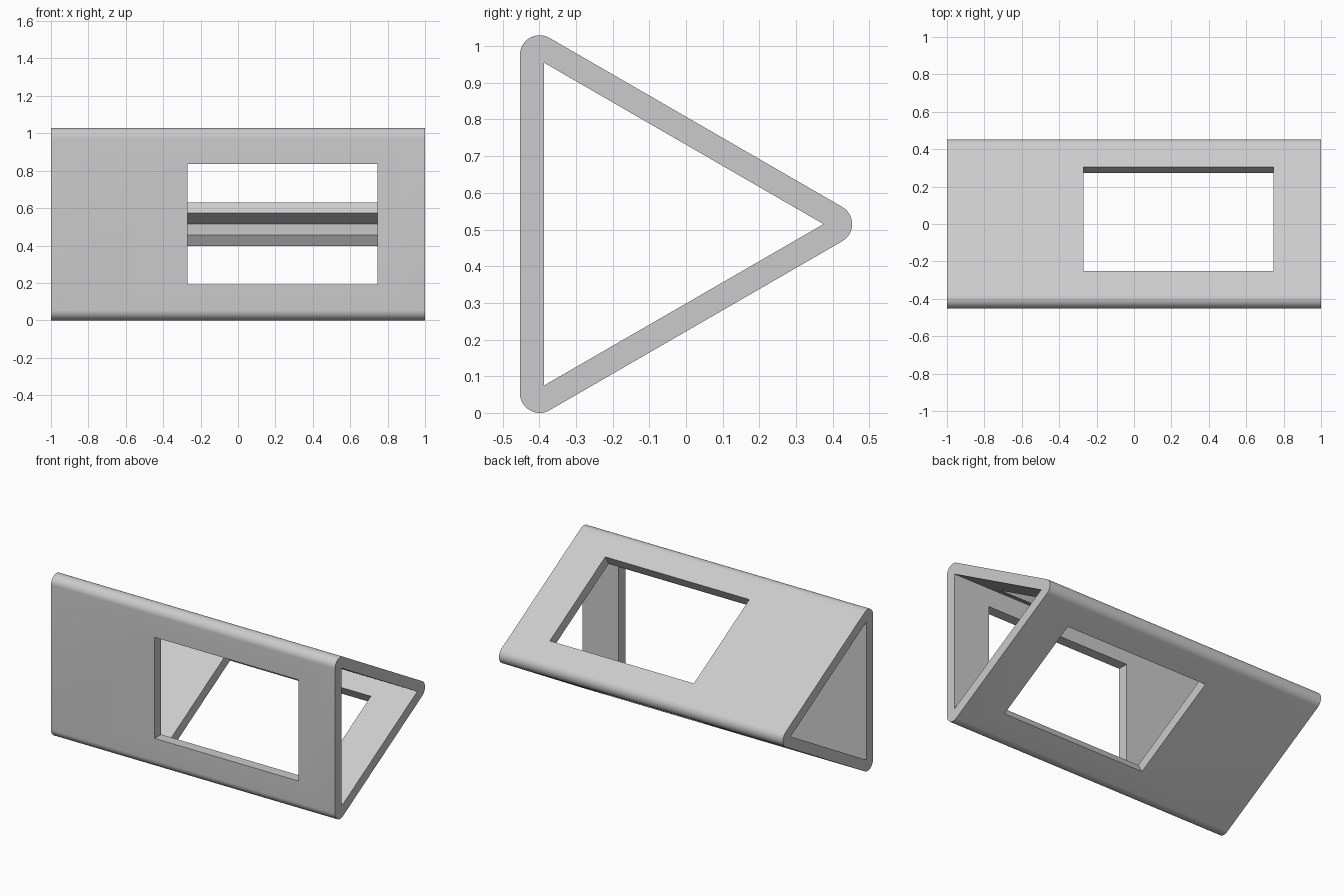
import bpy
import bmesh
from math import sin, cos, pi, radians
from mathutils import Matrix, Vector

if "Cube" in bpy.data.objects:
    bpy.data.objects.remove(bpy.data.objects["Cube"], do_unlink=True)

OUTER = 0.32        # centre to outer wall face
INNER = 0.254       # centre to inner wall face
ROUND = 0.054       # outer corner radius
CENTRE = Vector((0, -0.133, OUTER * 3 ** 0.5 - 0.0395))
CORNERS = [radians(a) for a in (0, 120, 240)]
WALLS = [a + pi / 3 for a in CORNERS]


def triangle(inradius, radius=0, steps=1):
    """Equilateral outline in y, z with optional rounded corners."""
    points = []
    for a in CORNERS:
        reach = 2 * (inradius - radius)
        for i in range(steps):
            b = a + (i / (steps - 1) - 0.5) * 2 * pi / 3 if steps > 1 else a
            points.append((reach * cos(a) + radius * cos(b),
                           reach * sin(a) + radius * sin(b)))
    return points


def new_object(name, bm):
    bmesh.ops.recalc_face_normals(bm, faces=bm.faces)
    mesh = bpy.data.meshes.new(name)
    bm.to_mesh(mesh)
    bm.free()
    obj = bpy.data.objects.new(name, mesh)
    bpy.context.collection.objects.link(obj)
    return obj


def prism(name, outline, half_length):
    bm = bmesh.new()
    face = bm.faces.new([bm.verts.new(CENTRE + Vector((-half_length, y, z)))
                         for y, z in outline])
    result = bmesh.ops.extrude_face_region(bm, geom=[face])
    verts = [v for v in result["geom"] if isinstance(v, bmesh.types.BMVert)]
    bmesh.ops.translate(bm, verts=verts, vec=(2 * half_length, 0, 0))
    return new_object(name, bm)


def window(name, angle):
    """Box cutter square to one wall."""
    bm = bmesh.new()
    place = (Matrix.Translation(CENTRE) @ Matrix.Rotation(angle, 4, "X")
             @ Matrix.Translation((0.2375, 0.3, 0))
             @ Matrix.Diagonal((1.015, 0.2, 0.644, 1)))
    bmesh.ops.create_cube(bm, size=1, matrix=place)
    return new_object(name, bm)


# Rounded triangular sleeve
body = prism("triangular_sleeve", triangle(OUTER, ROUND, 17), 1)

# Hollow core and one window per wall
cutters = [prism("core_cutter", triangle(INNER), 1.2)]
cutters += [window(f"window_cutter_{i}", a) for i, a in enumerate(WALLS)]
for cutter in cutters:
    cutter.hide_render = True
    mod = body.modifiers.new(cutter.name, "BOOLEAN")
    mod.operation = "DIFFERENCE"
    mod.solver = "EXACT"
    mod.object = cutter

# Bake the cuts and remove the cutters
bpy.context.view_layer.update()
graph = bpy.context.evaluated_depsgraph_get()
baked = bpy.data.meshes.new_from_object(body.evaluated_get(graph))
body.modifiers.clear()
body.data = baked
for cutter in cutters:
    bpy.data.objects.remove(cutter, do_unlink=True)

# Plain grey finish
grey = bpy.data.materials.new("light_grey")
grey.use_nodes = True
colour = (0.6, 0.6, 0.6, 1)
grey.diffuse_color = colour
grey.node_tree.nodes["Principled BSDF"].inputs["Base Color"].default_value = colour
body.data.materials.clear()
body.data.materials.append(grey)

bpy.ops.object.select_all(action="DESELECT")
body.select_set(True)
bpy.context.view_layer.objects.active = body
bpy.ops.object.shade_smooth_by_angle(angle=radians(25))
